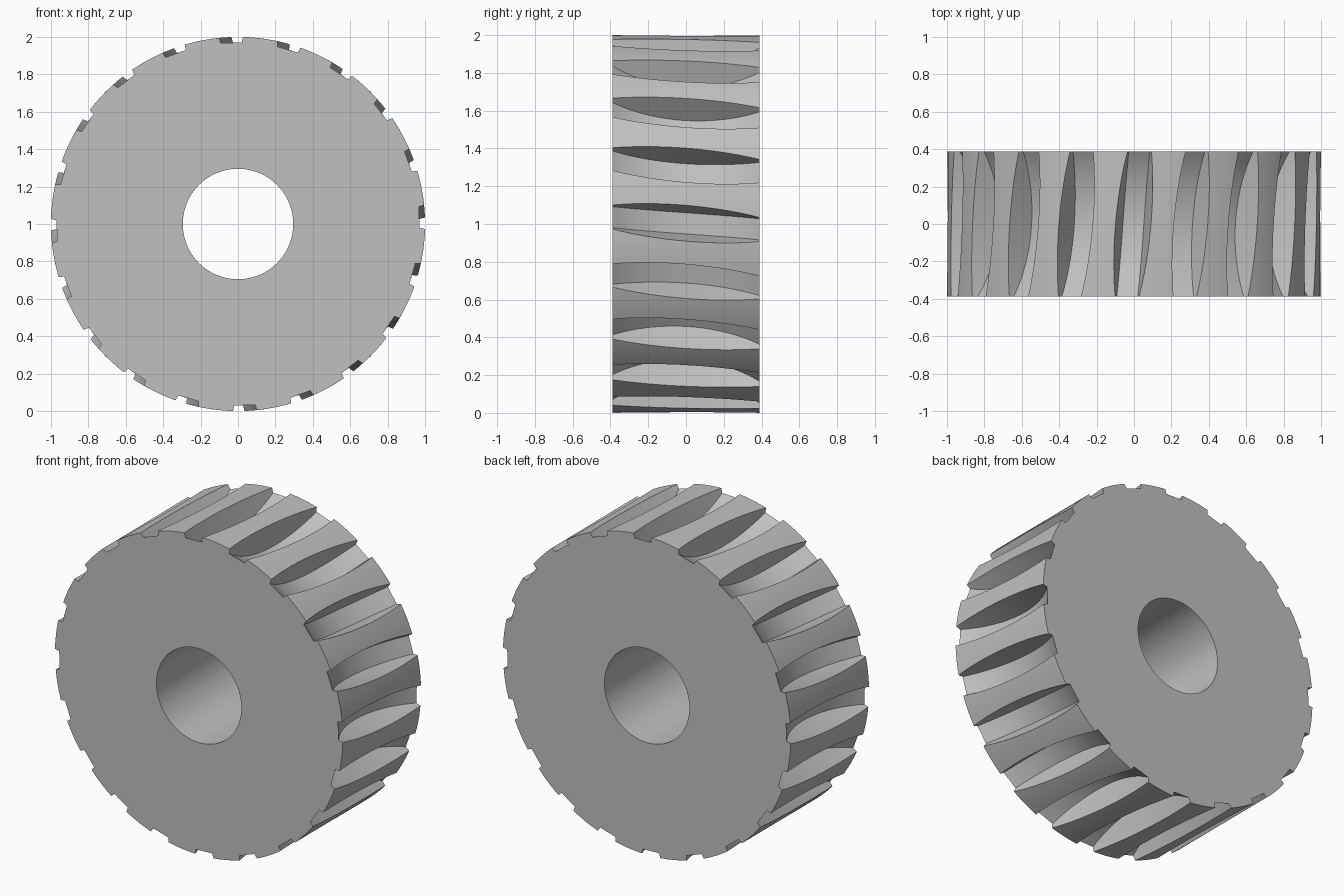
import bpy, bmesh, math
from mathutils import Matrix, Vector

cube = bpy.data.objects.get("Cube")
if cube:
    bpy.data.objects.remove(cube)

TEETH = 20
HALF_WIDTH = 0.388
BORE = 0.295
FLOOR_HALF = 0.056             # half width of the slot floor
FLANK = math.tan(math.radians(14.5))
THROAT = 0.69                  # radius of the hollow slot floor
FLOOR_MID = 0.85               # floor radius at mid width
STATIONS = 32
LAND_STEPS = 6

steel = bpy.data.materials.new("light grey steel")
steel.use_nodes = True
grey = (0.53, 0.53, 0.53, 1)
steel.diffuse_color = grey
steel.node_tree.nodes["Principled BSDF"].inputs["Base Color"].default_value = grey


def gear_ring(y):
    """Outline of the gear at one station across its width."""
    floor = FLOOR_MID + THROAT - math.sqrt(THROAT ** 2 - y ** 2)
    rim_half = FLOOR_HALF + FLANK * (1 - floor)
    rim_angle = math.asin(rim_half)
    pitch = math.tau / TEETH
    points = []
    for i in range(TEETH):
        turn = i * pitch + 0.004 - 0.0855 * y
        c, s = math.cos(turn), math.sin(turn)
        # flat slot floor
        for u in (-FLOOR_HALF, 0, FLOOR_HALF):
            points.append(Vector((floor * c - u * s, y, 1 + floor * s + u * c)))
        # rounded land up to the next slot
        land = pitch - 2 * rim_angle
        for k in range(LAND_STEPS + 1):
            a = turn + rim_angle + land * k / LAND_STEPS
            points.append(Vector((math.cos(a), y, 1 + math.sin(a))))
    return points


def bore_ring(y, count):
    pitch = math.tau / count
    return [Vector((BORE * math.cos((k - 1) * pitch), y,
                    1 + BORE * math.sin((k - 1) * pitch))) for k in range(count)]


# Closed loop of rings: toothed rim, back face, bore, front face
rim = [gear_ring(HALF_WIDTH * (2 * j / STATIONS - 1)) for j in range(STATIONS + 1)]
count = len(rim[0])
rings = rim + [bore_ring(HALF_WIDTH, count), bore_ring(-HALF_WIDTH, count)]

bm = bmesh.new()
loops = [[bm.verts.new(p) for p in ring] for ring in rings]
for a, b in zip(loops, loops[1:] + loops[:1]):
    for k in range(count):
        n = (k + 1) % count
        bm.faces.new((a[k], a[n], b[n], b[k]))
bmesh.ops.recalc_face_normals(bm, faces=bm.faces)

mesh = bpy.data.meshes.new("worm_wheel")
bm.to_mesh(mesh)
bm.free()
mesh.materials.append(steel)
wheel = bpy.data.objects.new("worm_wheel", mesh)
bpy.context.collection.objects.link(wheel)

# Smooth rim and bore, crisp tooth edges
bpy.ops.object.select_all(action="DESELECT")
wheel.select_set(True)
bpy.context.view_layer.objects.active = wheel
bpy.ops.object.shade_smooth_by_angle(angle=math.radians(30))
